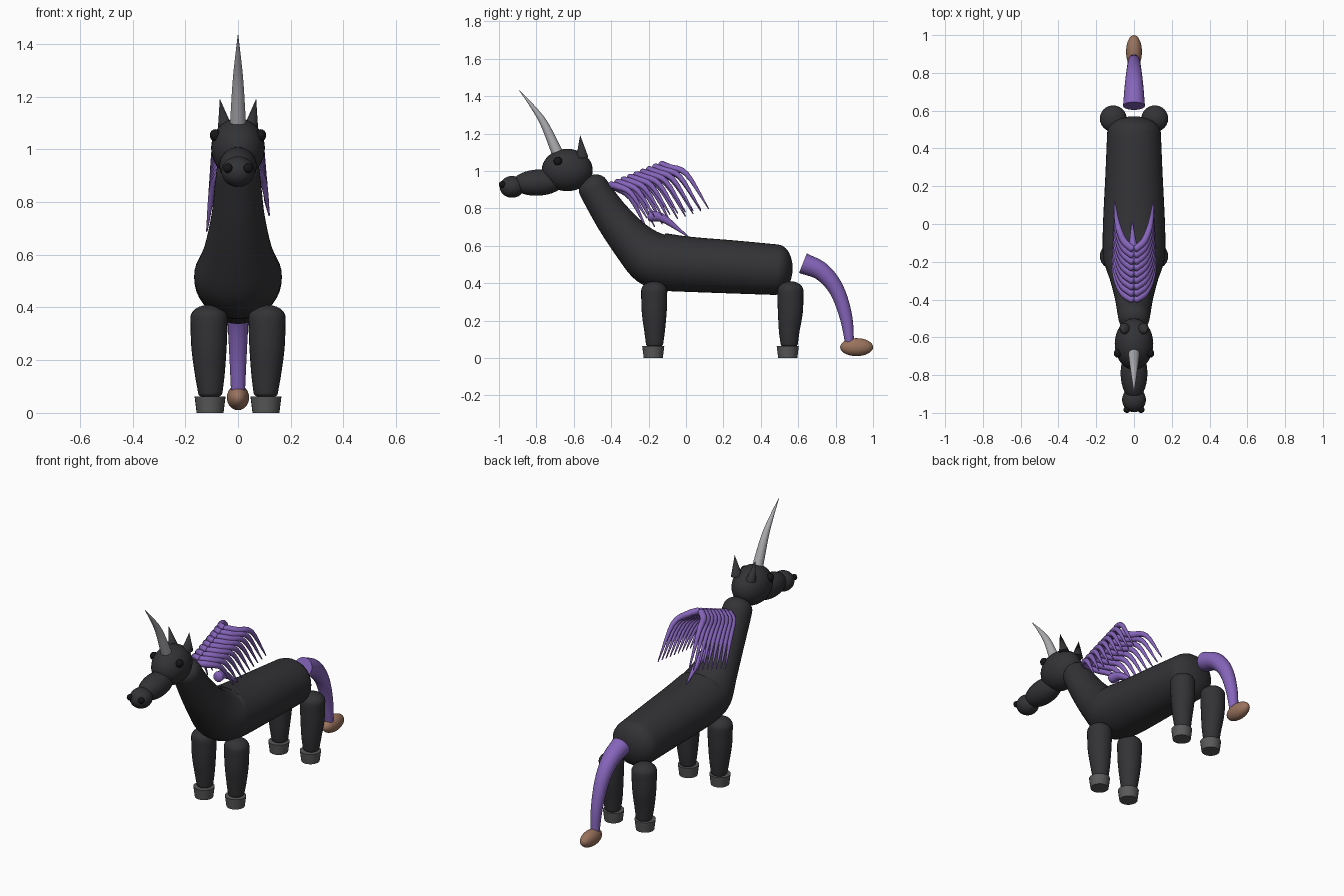
import bpy, bmesh, math
from mathutils import Vector, Matrix

if "Cube" in bpy.data.objects:
    bpy.data.objects.remove(bpy.data.objects["Cube"])


def material(name, rgb):
    m = bpy.data.materials.new(name)
    m.diffuse_color = (*rgb, 1)
    m.use_nodes = True
    m.node_tree.nodes["Principled BSDF"].inputs["Base Color"].default_value = m.diffuse_color
    return m


COAT = material("coat", (0.033, 0.033, 0.037))
BLACK = material("black", (0.008, 0.008, 0.01))
HOOF = material("hoof", (0.1, 0.1, 0.1))
HORN = material("horn", (0.42, 0.42, 0.44))
HAIR = material("hair", (0.24, 0.13, 0.5))
TUFT = material("tuft", (0.32, 0.17, 0.11))


def finish(name, bm, mat):
    bmesh.ops.recalc_face_normals(bm, faces=bm.faces)
    me = bpy.data.meshes.new(name)
    bm.to_mesh(me)
    bm.free()
    me.shade_smooth()
    me.set_sharp_from_angle(angle=math.radians(40))
    me.materials.append(mat)
    ob = bpy.data.objects.new(name, me)
    bpy.context.collection.objects.link(ob)
    return ob


def ball(name, loc, radii, mat, tilt=0):
    bm = bmesh.new()
    m = Matrix.Translation(loc) @ Matrix.Rotation(math.radians(tilt), 4, 'X') @ Matrix.Diagonal((*radii, 1))
    bmesh.ops.create_uvsphere(bm, u_segments=32, v_segments=18, radius=1, matrix=m)
    return finish(name, bm, mat)


def cone(name, base, tip, r1, r2, mat, squash=1, sides=24):
    base, tip = Vector(base), Vector(tip)
    d = tip - base
    bm = bmesh.new()
    m = (Matrix.Translation((base + tip) / 2) @ d.to_track_quat('Z', 'Y').to_matrix().to_4x4()
         @ Matrix.Diagonal((1, squash, 1, 1)))
    bmesh.ops.create_cone(bm, cap_ends=True, segments=sides, radius1=r1, radius2=r2, depth=d.length, matrix=m)
    return finish(name, bm, mat)


def tube(name, pts, mat, caps=(0, 0), sides=24, sub=5):
    """Loft ellipses (x, y, z, side radius, other radius) along a smooth path; caps = rounded end depths."""
    P = [Vector(p) for p in pts]
    P = [2 * P[0] - P[1]] + P + [2 * P[-1] - P[-2]]
    S = []
    for i in range(1, len(P) - 2):
        a, b, c, d = P[i - 1:i + 3]
        for k in range(sub):
            t = k / sub
            S.append(0.5 * (2 * b + (c - a) * t + (2 * a - 5 * b + 4 * c - d) * t * t
                            + (3 * b - a - 3 * c + d) * t ** 3))
    S.append(P[-2])
    rings = []
    for i, s in enumerate(S):
        t = Vector((S[min(i + 1, len(S) - 1)] - S[max(i - 1, 0)])[:3]).normalized()
        rings.append((Vector(s[:3]), t, s[3], s[4]))

    def cap(ring, depth, sign):
        c, t, rx, rn = ring
        out = []
        for k in range(1, 7):
            a = math.radians(k * 14.5)
            out.append((c + t * depth * math.sin(a) * sign, t, rx * math.cos(a), rn * math.cos(a)))
        return out
    if caps[0]:
        rings = cap(rings[0], caps[0], -1)[::-1] + rings
    if caps[1]:
        rings += cap(rings[-1], caps[1], 1)
    bm = bmesh.new()
    loops = []
    for c, t, rx, rn in rings:
        u = (Vector((1, 0, 0)) - t * t.x).normalized()
        v = t.cross(u)
        loops.append([bm.verts.new(c + u * rx * math.cos(a) + v * rn * math.sin(a))
                      for a in (2 * math.pi * j / sides for j in range(sides))])
    for A, B in zip(loops, loops[1:]):
        for j in range(sides):
            k = (j + 1) % sides
            bm.faces.new((A[j], A[k], B[k], B[j]))
    bm.faces.new(loops[0])
    bm.faces.new(loops[-1])
    return finish(name, bm, mat)


# Body and neck in one loft, rump to throat
tube("body_and_neck", [(0, .485, .472, .142, .135), (0, .25, .487, .152, .142), (0, .03, .5, .163, .147),
                       (0, -.1, .512, .166, .152), (0, -.185, .535, .162, .146), (0, -.285, .622, .128, .117),
                       (0, -.385, .742, .102, .098), (0, -.455, .845, .09, .087), (0, -.495, .91, .083, .082)],
     COAT, caps=(.085, .068), sides=40)

# Head
ball("head", (0, -.635, 1.005), (.102, .136, .113), COAT)
ball("muzzle", (0, -.79, .938), (.071, .14, .07), COAT, 3)
ball("nose", (0, -.93, .915), (.063, .066, .058), COAT)
tube("horn", [(0, -.683, 1.085, .031, .031), (0, -.757, 1.25, .021, .021),
              (0, -.825, 1.35, .011, .011), (0, -.893, 1.433, .001, .001)], HORN)

for s, side in ((1, "right"), (-1, "left")):
    ball(f"eye_{side}", (s * .086, -.685, 1.053), (.021, .023, .023), BLACK)
    ball(f"nostril_{side}", (s * .038, -.983, .928), (.018, .017, .018), BLACK)
    cone(f"ear_{side}", (s * .048, -.555, 1.075), (s * .069, -.566, 1.192), .033, 0, COAT, .85)
    # Legs and hooves
    for part, y0, y1, yh in (("front", -.17, -.168, -.175), ("back", .558, .552, .544)):
        tube(f"{part}_leg_{side}", [(s * .11, y0, .36, .071, .07), (s * .11, y0, .25, .067, .067),
                                    (s * .107, y1, .15, .057, .056), (s * .105, y1, .075, .046, .046)],
             COAT, caps=(.05, .02))
        cone(f"{part}_hoof_{side}", (s * .106, yh, 0), (s * .106, yh, .063), .051, .059, HOOF)

# Tail with tuft
tube("tail", [(0, .625, .507, .058, .056), (0, .725, .462, .05, .049), (0, .805, .365, .041, .041),
              (0, .855, .22, .033, .034), (0, .876, .07, .026, .023)], HAIR)
ball("tail_tuft", (0, .912, .058), (.042, .088, .048), TUFT)

# Mane: tapered strands in a fan from a rising root line
N = 9
for s, side in ((1, "right"), (-1, "left")):
    for i in range(N):
        t = i / (N - 1)
        root = Vector((s * .012, -.40 + .27 * t, .925 + .11 * t))
        low = .75 if s > 0 else .69
        tip = Vector((s * (.118 - .015 * t), -.21 + .33 * t, low + (.80 - low) * t))
        mid = root.lerp(tip, .45) + Vector((s * .035, .02, .035 + .02 * t))
        near = root.lerp(tip, .15) + Vector((s * .03, .005, .018))
        tube(f"mane_strand_{side}_{i + 1}", [(*root, .019, .019), (*near, .019, .019), (*mid, .014, .014),
                                             (*tip, .003, .003)], HAIR, caps=(.015, .003), sides=12, sub=4)
# Loose lock at the withers
tube("mane_lower_lock", [(0, -.19, .76, .03, .03), (-.005, -.12, .745, .022, .022), (-.01, .01, .65, .003, .003)],
     HAIR, caps=(.015, .003), sides=12)
